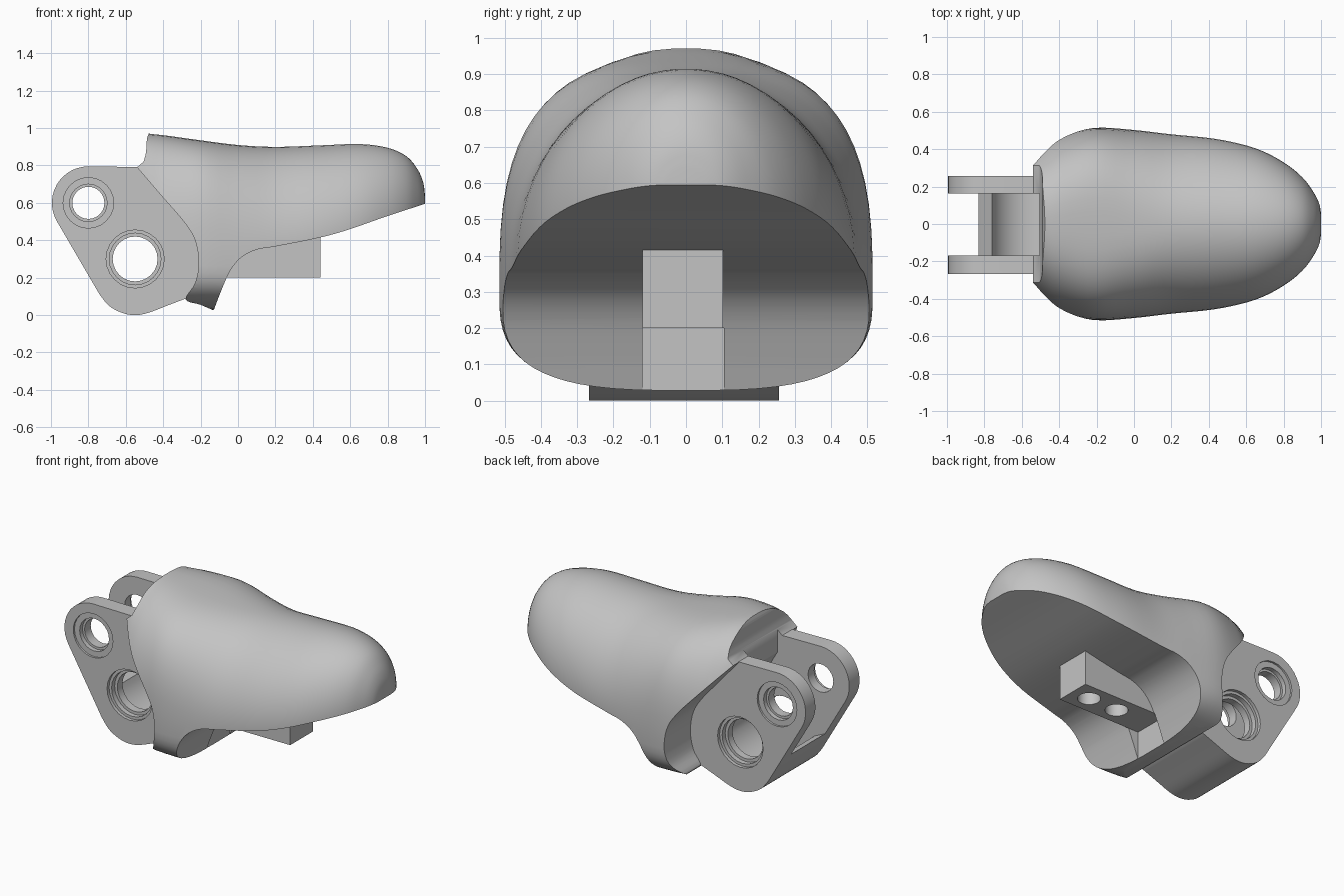
import bpy, bmesh, math
from mathutils import Vector

cube = bpy.data.objects.get("Cube")
if cube:
    bpy.data.objects.remove(cube, do_unlink=True)

grey = bpy.data.materials.new("plain grey")
grey.use_nodes = True
grey.diffuse_color = (0.55, 0.55, 0.55, 1)
grey.node_tree.nodes["Principled BSDF"].inputs["Base Color"].default_value = (0.55, 0.55, 0.55, 1)


def spline(points, steps):
    """Smooth curve through points of any dimension."""
    pts = [Vector(p) for p in points]
    pts = [2 * pts[0] - pts[1]] + pts + [2 * pts[-1] - pts[-2]]
    out = []
    for a, b, c, d in zip(pts, pts[1:], pts[2:], pts[3:]):
        for i in range(steps):
            t = i / steps
            out.append(b + (c - a) * t / 2 + (2 * a - 5 * b + 4 * c - d) * t**2 / 2
                       + (3 * b - a - 3 * c + d) * t**3 / 2)
    return out + [pts[-2]]


def loft(name, rings):
    """Closed skin through rings of equal point count, capped at both ends."""
    bm = bmesh.new()
    loops = [[bm.verts.new(p) for p in ring] for ring in rings]
    for a, b in zip(loops, loops[1:]):
        for i in range(len(a)):
            j = (i + 1) % len(a)
            bm.faces.new((a[i], a[j], b[j], b[i]))
    bm.faces.new(loops[0])
    bm.faces.new(loops[-1])
    bmesh.ops.recalc_face_normals(bm, faces=bm.faces)
    mesh = bpy.data.meshes.new(name)
    bm.to_mesh(mesh)
    bm.free()
    mesh.materials.append(grey)
    obj = bpy.data.objects.new(name, mesh)
    bpy.context.collection.objects.link(obj)
    return obj


def prism(name, profile, y0, y1):
    """Side profile in x, z drawn out along y."""
    return loft(name, [[(p[0], y, p[1]) for p in profile] for y in (y0, y1)])


def box(name, x0, x1, y0, y1, z0, z1):
    return prism(name, [(x0, z0), (x1, z0), (x1, z1), (x0, z1)], y0, y1)


def arc(cx, cz, r, start, end, n):
    angles = [math.radians(start + (end - start) * i / n) for i in range(n + 1)]
    return [(cx + r * math.cos(a), cz + r * math.sin(a)) for a in angles]


def bore(cx, cz, r, y0, y1):
    return prism("bore_cutter", arc(cx, cz, r, 0, 345, 23), y0, y1)


def cut(obj, cutter, operation="DIFFERENCE", keep=False):
    mod = obj.modifiers.new("cut", "BOOLEAN")
    mod.operation = operation
    mod.solver = "EXACT"
    mod.object = cutter
    bpy.ops.object.select_all(action="DESELECT")
    bpy.context.view_layer.objects.active = obj
    obj.select_set(True)
    bpy.ops.object.modifier_apply(modifier=mod.name)
    if not keep:
        bpy.data.objects.remove(cutter, do_unlink=True)


def smooth(obj, degrees):
    bpy.ops.object.select_all(action="DESELECT")
    bpy.context.view_layer.objects.active = obj
    obj.select_set(True)
    bpy.ops.object.shade_smooth_by_angle(angle=math.radians(degrees))


# Rounded shell: x, top height, half width, squareness, height of widest line
stations = [
    (-.60, .985, .36, 2.4, .30), (-.53, .98, .41, 2.4, .30), (-.47, .97, .455, 2.4, .30),
    (-.38, .96, .487, 2.6, .30), (-.20, .935, .515, 2.9, .30), (0, .91, .503, 2.5, .30),
    (.20, .90, .48, 2.1, .35), (.44, .908, .455, 2, .41), (.65, .915, .405, 2, .47),
    (.80, .895, .33, 2, .52), (.90, .85, .25, 2, .55), (.96, .78, .17, 2, .57),
    (.99, .71, .11, 2, .58), (1, .64, .06, 2, .58)]


def shell_ring(station, count=64):
    x, top, width, power, mid = station
    ring = []
    for i in range(count):
        a = 2 * math.pi * (i + .5) / count
        c, s = math.cos(a), math.sin(a)
        p, height = (power, top - mid) if s > 0 else (3, .27)
        ring.append((x, math.copysign(width * abs(c) ** (2 / p), c),
                     mid + math.copysign(height * abs(s) ** (2 / p), s)))
    return ring


body = loft("tip_body", [shell_ring(s) for s in spline(stations, 4)])

# Side outline trims the underside, heel and slanted back
underside = spline([(1.1, .63), (1, .595), (.8, .53), (.6, .46), (.44, .415), (.2, .367),
                    (.1, .35), (.02, .31), (-.04, .24), (-.09, .13), (-.13, .025)], 5)
heel = spline([(-.2, .055), (-.28, .085), (-.23, .17), (-.21, .28), (-.23, .4),
               (-.29, .5), (-.42, .65), (-.54, .79)], 5)
lip = spline([(-.505, .82), (-.492, .87), (-.487, .94), (-.475, .976)], 4)
outline = underside + heel + lip + [Vector((-.475, 1.2)), Vector((1.1, 1.2))]
cut(body, prism("outline_cutter", outline, -.8, .8), "INTERSECT")
cut(body, box("heel_cutter", -.13, .1, -.12, .105, -.1, .2))

# Forked hinge with a rounded top corner and a rounded foot
upper, lower = (-.8, .6), (-.55, .3)
hinge_outline = ([(-.4, .79)] + arc(*upper, .195, 90, 211, 14)
                 + spline([(-.74, .11), (-.69, .05), (-.62, .012), (-.55, 0), (-.48, .012),
                           (-.38, .05), (-.28, .088)], 4)
                 + [(-.16, .2), (-.13, .3), (-.13, .5)])
hinge = prism("hinge_fork", hinge_outline, -.268, .257)

# Slot between the fork plates, with a round pocket over the foot
slot_outline = ([(-1.2, 1.1), (-1.2, .45), (-.83, .265)] + arc(*lower, .22, 198, 345, 20)
                + [(-.34, .4), (-.505, .68), (-.505, 1.1)])
slot = prism("slot_cutter", slot_outline, -.168, .162)
slot.hide_render = True
cut(body, slot, keep=True)
cut(hinge, slot)

# Stepped pin holes, the same on both outer faces
for centre, steps in ((upper, ((.135, .012), (.1, .04))), (lower, ((.155, .02), (.138, .05)))):
    for radius, depth in steps:
        cut(hinge, bore(*centre, radius, -.4, -.268 + depth))
        cut(hinge, bore(*centre, radius, .257 - depth, .4))
for centre, radius in ((upper, .086), (lower, .12)):
    cut(hinge, bore(*centre, radius, -.5, .5))

# Mounting block under the body with two blind holes
block = box("mounting_block", -.13, .44, -.12, .102, .2, .47)
for x in (.12, .32):
    bpy.ops.mesh.primitive_cylinder_add(vertices=24, radius=.065, depth=.2, location=(x, -.009, .2))
    cut(block, bpy.context.object)

smooth(body, 40)
smooth(hinge, 30)
smooth(block, 30)
